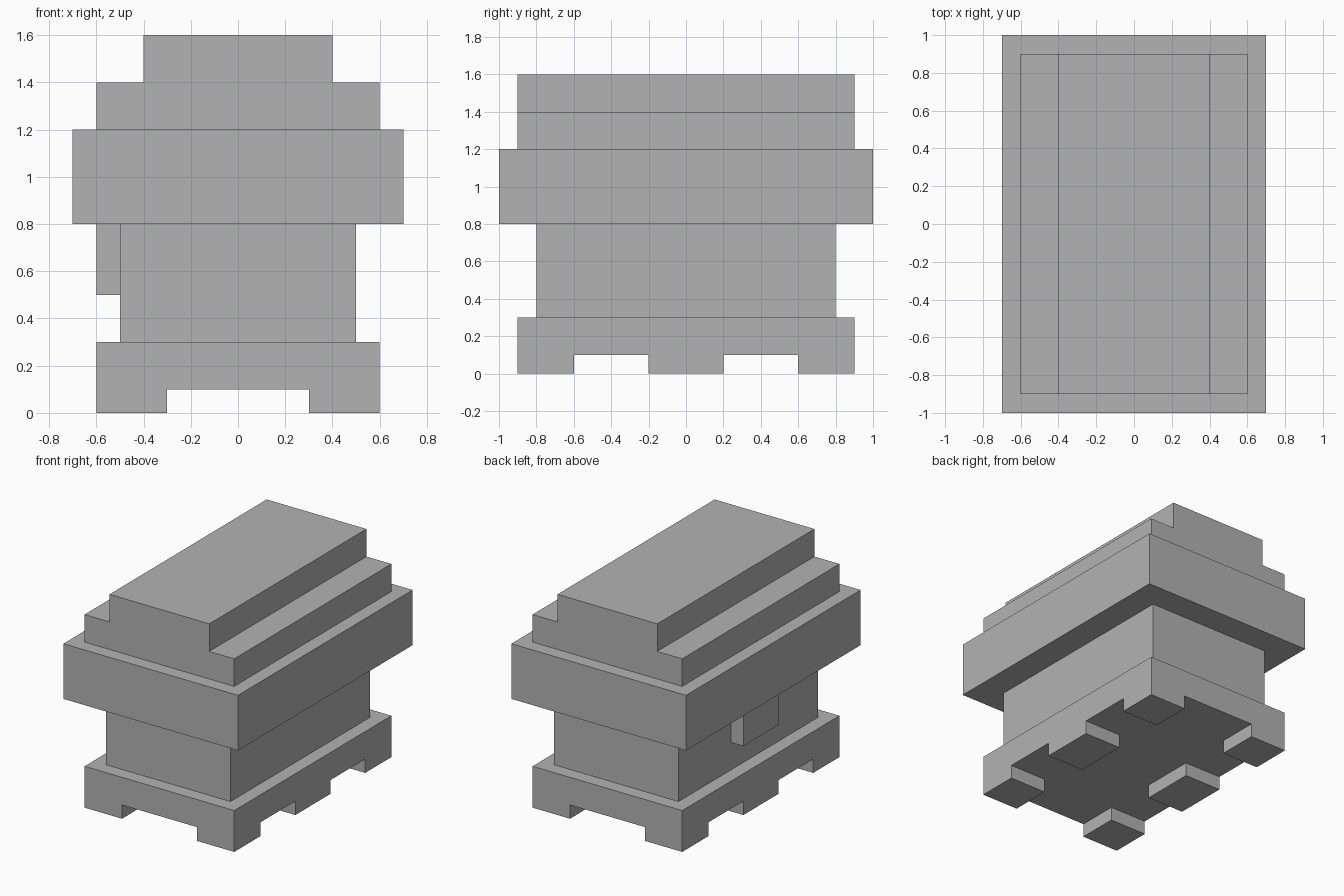
import bpy
import bmesh
from mathutils import Vector

default = bpy.data.objects.get("Cube")
if default:
    bpy.data.objects.remove(default, do_unlink=True)

# Single flat grey
GREY = (0.45, 0.45, 0.45, 1.0)
grey = bpy.data.materials.new("plain grey")
grey.use_nodes = True
grey.diffuse_color = GREY
grey.node_tree.nodes["Principled BSDF"].inputs["Base Color"].default_value = GREY


def add_object(name, bm):
    bmesh.ops.recalc_face_normals(bm, faces=bm.faces)
    mesh = bpy.data.meshes.new(name)
    bm.to_mesh(mesh)
    bm.free()
    mesh.materials.append(grey)
    obj = bpy.data.objects.new(name, mesh)
    bpy.context.collection.objects.link(obj)
    return obj


def box_mesh(low, high):
    low, high = Vector(low), Vector(high)
    bm = bmesh.new()
    bmesh.ops.create_cube(bm, size=1)
    bmesh.ops.scale(bm, vec=high - low, verts=bm.verts)
    bmesh.ops.translate(bm, vec=(low + high) / 2, verts=bm.verts)
    return bm


def add_box(name, low, high):
    return add_object(name, box_mesh(low, high))


def add_profile(name, half_outline, half_depth):
    """Mirror a right-hand xz outline and extrude it along y."""
    outline = half_outline + [(-x, z) for x, z in reversed(half_outline)]
    bm = bmesh.new()
    face = bm.faces.new([bm.verts.new((x, -half_depth, z)) for x, z in outline])
    extruded = bmesh.ops.extrude_face_region(bm, geom=[face], use_keep_orig=True)
    moved = [g for g in extruded["geom"] if isinstance(g, bmesh.types.BMVert)]
    bmesh.ops.translate(bm, vec=(0, 2 * half_depth, 0), verts=moved)
    return add_object(name, bm)


# Base: slab with six feet drawn down from its underside
bm = box_mesh((-0.6, -0.9, 0.1), (0.6, 0.9, 0.3))
cuts = [((x, 0, 0), (1, 0, 0)) for x in (-0.3, 0.3)]
cuts += [((0, y, 0), (0, 1, 0)) for y in (-0.6, -0.2, 0.2, 0.6)]
for point, normal in cuts:
    bmesh.ops.bisect_plane(bm, geom=bm.verts[:] + bm.edges[:] + bm.faces[:],
                           plane_co=point, plane_no=normal)
bm.normal_update()
feet = []
for face in bm.faces:
    centre = face.calc_center_median()
    if face.normal.z < -0.9 and abs(centre.x) > 0.3:
        if abs(centre.y) < 0.2 or abs(centre.y) > 0.6:
            feet.append(face)
extruded = bmesh.ops.extrude_face_region(bm, geom=feet)
moved = [g for g in extruded["geom"] if isinstance(g, bmesh.types.BMVert)]
bmesh.ops.translate(bm, vec=(0, 0, -0.1), verts=moved)
bmesh.ops.dissolve_limit(bm, angle_limit=0.01, verts=bm.verts, edges=bm.edges)
add_object("footed_base", bm)

# Body and the small block on one side
add_box("body", (-0.5, -0.8, 0.3), (0.5, 0.8, 0.8))
add_box("side_latch", (-0.6, -0.2, 0.5), (-0.5, 0.2, 0.8))

# Overhanging rim and stepped lid
add_box("lid_rim", (-0.7, -1.0, 0.8), (0.7, 1.0, 1.2))
add_profile("stepped_lid", [(0.6, 1.2), (0.6, 1.4), (0.4, 1.4), (0.4, 1.6)], 0.9)
